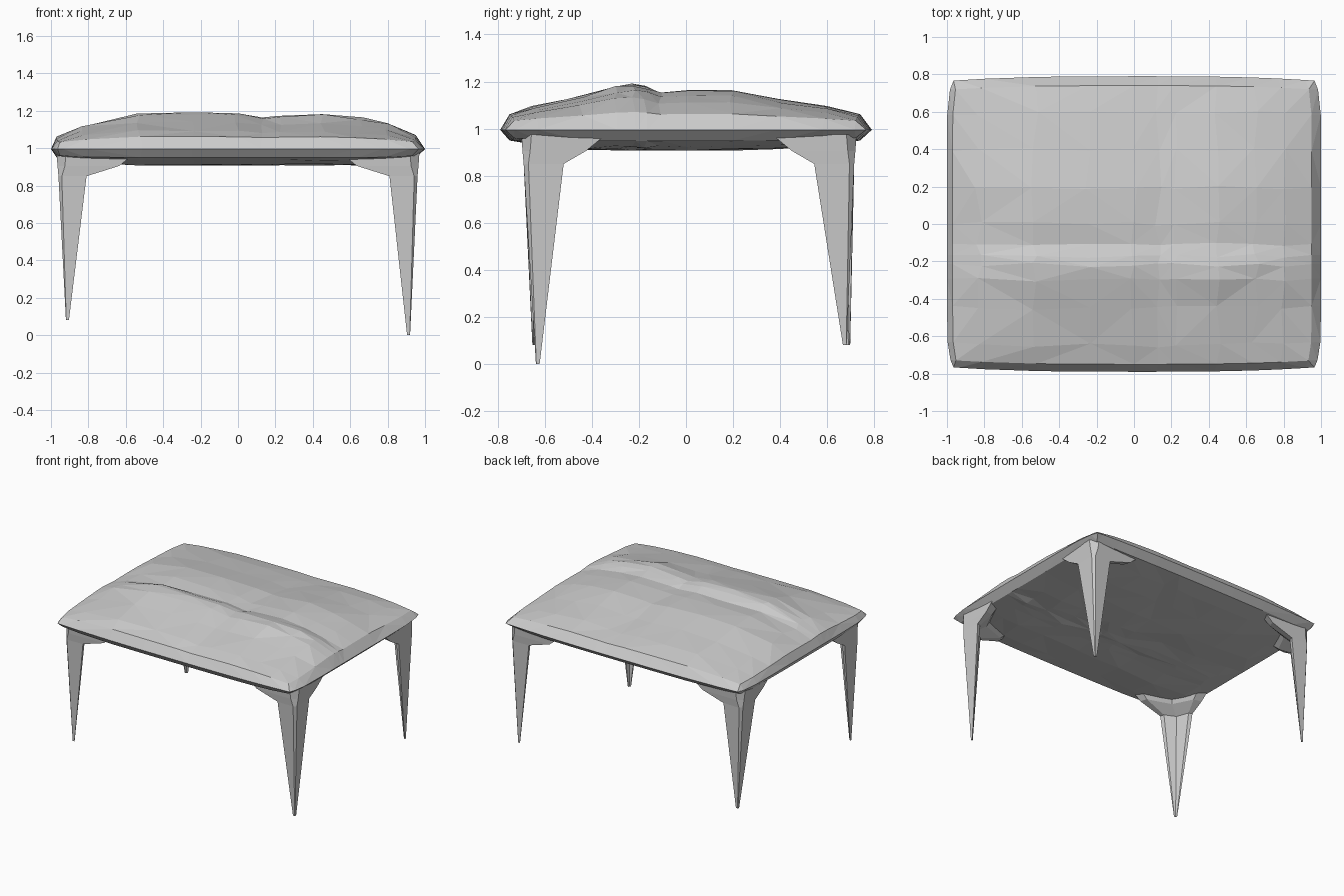
import bpy, bmesh, random
from mathutils import Vector

random.seed(4)
cube = bpy.data.objects.get("Cube")
if cube:
    bpy.data.objects.remove(cube, do_unlink=True)

grey = bpy.data.materials.new("plain grey")
grey.use_nodes = True
grey.diffuse_color = (0.6, 0.6, 0.6, 1)
grey.node_tree.nodes["Principled BSDF"].inputs["Base Color"].default_value = (0.6, 0.6, 0.6, 1)


def finish(bm, name):
    bmesh.ops.recalc_face_normals(bm, faces=bm.faces)
    mesh = bpy.data.meshes.new(name)
    bm.to_mesh(mesh)
    bm.free()
    mesh.materials.append(grey)
    obj = bpy.data.objects.new(name, mesh)
    bpy.context.collection.objects.link(obj)
    return obj


def lerp_profile(points, t):
    for (a, u), (b, v) in zip(points, points[1:]):
        if t <= b:
            return u + (v - u) * (t - a) / (b - a)
    return points[-1][1]


# Rise of the top across the width and along the depth, zero at the rim
across = [(-1, 0), (-0.97, 0.2), (-0.83, 0.57), (-0.53, 1), (-0.25, 1), (0, 0.97),
          (0.13, 0.85), (0.22, 0.9), (0.45, 0.98), (0.65, 0.82), (0.8, 0.62),
          (0.95, 0.25), (1, 0)]
along = [(-0.79, 0), (-0.75, 0.2), (-0.65, 0.38), (-0.45, 0.67), (-0.3, 0.95),
         (-0.22, 1), (-0.17, 0.93), (-0.11, 0.77), (0, 0.82), (0.2, 0.82),
         (0.4, 0.58), (0.6, 0.38), (0.74, 0.2), (0.79, 0)]


# Uneven, cushion-like slab: top and underside share one rim
def build_top():
    bm = bmesh.new()
    nx, ny = len(across), len(along)
    top, under = {}, {}
    for i, (x, rx) in enumerate(across):
        for j, (y, ry) in enumerate(along):
            rim = i in (0, nx - 1) or j in (0, ny - 1)
            px = x * (1 - 0.035 * abs(y / 0.79) ** 12)
            py = y * (1 - 0.03 * abs(x) ** 3)
            if rim:
                top[i, j] = under[i, j] = bm.verts.new((px, py, 0.995))
                continue
            wob = 0 if i in (1, nx - 2) or j in (1, ny - 2) else 1
            px += wob * random.uniform(-0.02, 0.02)
            py += wob * random.uniform(-0.012, 0.012)
            # The rise is fuller toward the middle of the slab
            rise = 0.165 * (rx * ry) ** 0.9
            z = 1.023 + rise + wob * random.uniform(-0.004, 0.004)
            top[i, j] = bm.verts.new((px, py, z))
            sag = min(1, rx * 1.3) * min(1, ry * 1.5)
            zu = 0.965 - 0.053 * sag + wob * random.uniform(-0.006, 0.006)
            under[i, j] = bm.verts.new((px, py, zu))
    for grid in (top, under):
        for i in range(nx - 1):
            for j in range(ny - 1):
                quad = [grid[i, j], grid[i + 1, j], grid[i + 1, j + 1], grid[i, j + 1]]
                bm.faces.new(quad)
    bmesh.ops.triangulate(bm, faces=bm.faces[:])
    return finish(bm, "table_top")


# Pointed corner leg: angled section that flares into the underside
section = [(0, 0.12), (0.12, 0), (1, 0.02), (0.95, 0.2), (0.42, 0.42), (0.2, 0.95), (0.02, 1)]


def build_leg(name, sx, sy, tip_y, tip_z):
    bm = bmesh.new()
    outer_y = 0.70 if sy < 0 else 0.725
    # Each level: height, outer corner inset, arm length in x and in y
    levels = [(0.975, 0, 0.42, 0.36), (0.905, 0.005, 0.33, 0.27),
              (0.85, 0.01, 0.15, 0.17)]
    rings = []
    for z, inset, ax, ay in levels:
        rings.append([bm.verts.new((sx * (0.97 - inset - a * ax),
                                    sy * (outer_y - inset - b * ay), z))
                      for a, b in section])
    tip_centre = Vector((sx * 0.912, sy * tip_y, tip_z))
    rings.append([bm.verts.new(tip_centre + Vector((sx * (0.008 - 0.016 * a),
                                                   sy * (0.008 - 0.016 * b), 0)))
                  for a, b in section])
    n = len(section)
    for low, high in zip(rings, rings[1:]):
        for k in range(n):
            m = (k + 1) % n
            bm.faces.new([low[k], low[m], high[m], high[k]])
    bm.faces.new(rings[0])
    bm.faces.new(rings[-1])
    return finish(bm, name)


build_top()
build_leg("front_left_leg", 1, -1, 0.63, 0.0)
build_leg("front_right_leg", -1, -1, 0.645, 0.08)
build_leg("back_left_leg", 1, 1, 0.675, 0.08)
build_leg("back_right_leg", -1, 1, 0.69, 0.08)
